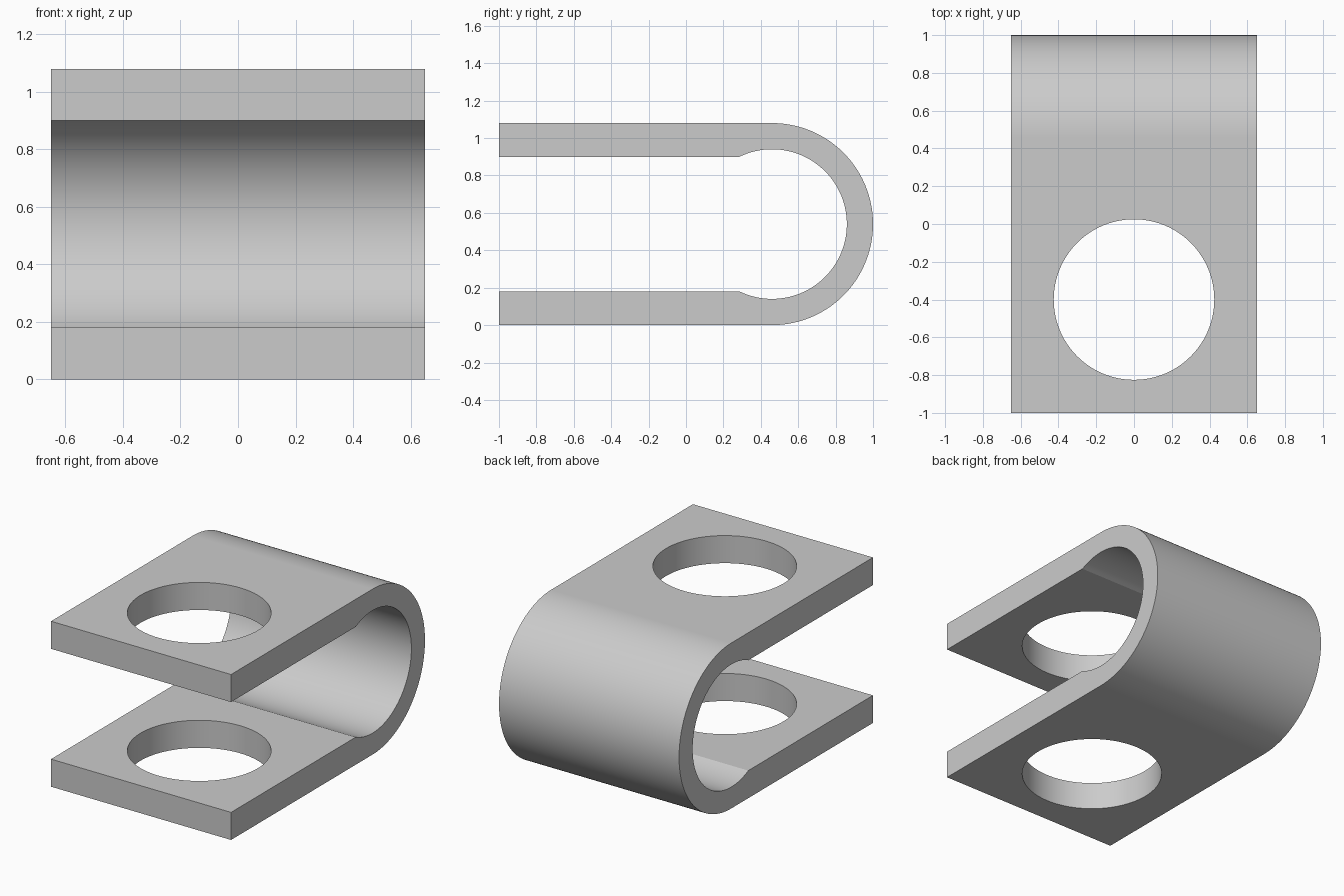
import bpy, bmesh
from math import sin, cos, pi, asin, radians

cube = bpy.data.objects.get("Cube")
if cube:
    bpy.data.objects.remove(cube, do_unlink=True)

HALF_WIDTH = 0.65
OUTER, INNER = 0.54, 0.40      # radii of the bend
BEND_Y, BEND_Z = 0.46, 0.54    # axis of the bend
PLATE = 0.18                   # thickness of the flat arms
HOLE_R, HOLE_Y = 0.425, -0.40
STEPS = 72

grey = bpy.data.materials.new("plain grey")
grey.use_nodes = True
grey.diffuse_color = (0.6, 0.6, 0.6, 1)
grey.node_tree.nodes["Principled BSDF"].inputs["Base Color"].default_value = (0.6, 0.6, 0.6, 1)


def arc(radius, start, end):
    """Points (y, z) on the bend from one angle to another."""
    angles = [start + (end - start) * i / STEPS for i in range(STEPS + 1)]
    return [(BEND_Y + radius * cos(a), BEND_Z + radius * sin(a)) for a in angles]


# Side profile: outer bend, upper arm end, inner bend, lower arm end
meet = pi - asin((BEND_Z - PLATE) / INNER)
top = 2 * BEND_Z
profile = arc(OUTER, -pi / 2, pi / 2)
profile += [(-1, top), (-1, top - PLATE)]
profile += arc(INNER, meet, -meet)
profile += [(-1, PLATE), (-1, 0)]

# Clip body: the profile extruded across the width
bm = bmesh.new()
face = bm.faces.new([bm.verts.new((-HALF_WIDTH, y, z)) for y, z in profile])
side = bmesh.ops.extrude_face_region(bm, geom=[face])["geom"]
bmesh.ops.translate(bm, vec=(2 * HALF_WIDTH, 0, 0),
                    verts=[v for v in side if isinstance(v, bmesh.types.BMVert)])
bmesh.ops.recalc_face_normals(bm, faces=bm.faces)
mesh = bpy.data.meshes.new("bent_clip")
bm.to_mesh(mesh)
bm.free()
clip = bpy.data.objects.new("bent_clip", mesh)
bpy.context.collection.objects.link(clip)
mesh.materials.append(grey)

# Round hole through both arms
bpy.ops.mesh.primitive_cylinder_add(vertices=96, radius=HOLE_R, depth=2,
                                    location=(0, HOLE_Y, BEND_Z))
cutter = bpy.context.object
cutter.name = "hole_cutter"
cutter.hide_render = True
cutter.data.materials.append(grey)

bpy.ops.object.select_all(action="DESELECT")
clip.select_set(True)
bpy.context.view_layer.objects.active = clip
cut = clip.modifiers.new("arm_holes", "BOOLEAN")
cut.operation = "DIFFERENCE"
cut.solver = "EXACT"
cut.object = cutter
bpy.ops.object.modifier_apply(modifier=cut.name)
bpy.data.objects.remove(cutter, do_unlink=True)

# Smooth bend and hole walls, crisp edges
bpy.ops.object.shade_smooth_by_angle(angle=radians(20))
weighted = clip.modifiers.new("flat_arms", "WEIGHTED_NORMAL")
weighted.keep_sharp = True
